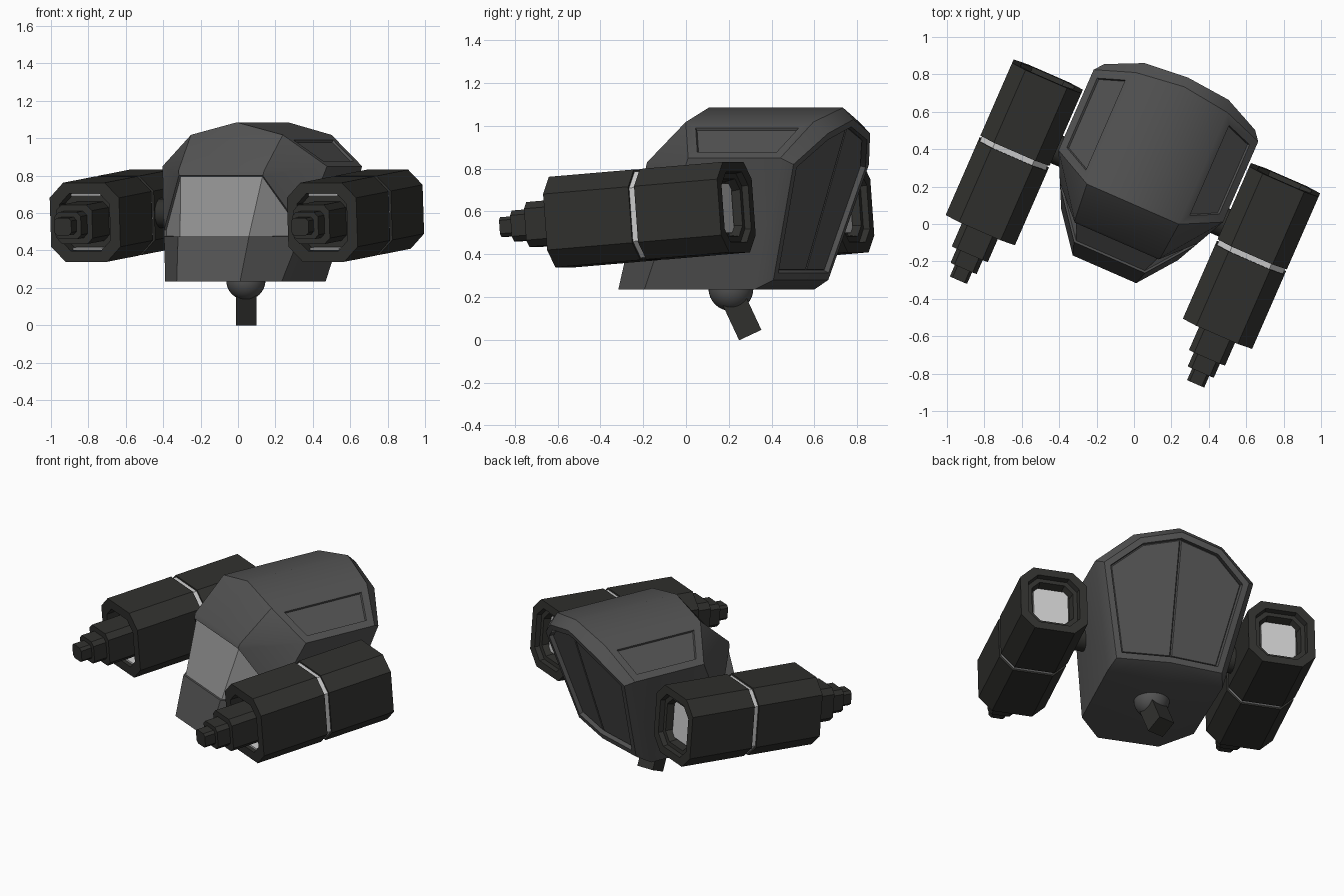
import bpy, bmesh
from math import radians
from mathutils import Matrix, Vector

if "Cube" in bpy.data.objects:
    bpy.data.objects.remove(bpy.data.objects["Cube"])


def mat(name, r, g, b):
    m = bpy.data.materials.new(name)
    m.diffuse_color = (r, g, b, 1)
    m.use_nodes = True
    m.node_tree.nodes["Principled BSDF"].inputs["Base Color"].default_value = m.diffuse_color
    return m


SHELL = mat("shell_grey", .085, .085, .085)
VISOR = mat("visor_grey", .28, .28, .28)
DARK = mat("pod_dark", .03, .03, .027)
SILVER = mat("silver", .7, .7, .7)

# The whole craft is yawed; everything is modelled straight and placed by BODY
BODY = Matrix.Translation((-.044, .019, 0)) @ Matrix.Rotation(radians(-23.6), 4, 'Z')


def finish(bm, name, matrix, mats, smooth=None):
    bmesh.ops.recalc_face_normals(bm, faces=bm.faces[:])
    me = bpy.data.meshes.new(name)
    bm.to_mesh(me)
    bm.free()
    ob = bpy.data.objects.new(name, me)
    bpy.context.collection.objects.link(ob)
    ob.matrix_world = matrix
    for m in mats:
        me.materials.append(m)
    if smooth:
        bpy.context.view_layer.objects.active = ob
        ob.select_set(True)
        bpy.ops.object.shade_smooth_by_angle(angle=radians(smooth))
        ob.select_set(False)
    return ob


# Body shell: key points of the right half, mirrored in x
P = dict(
    f=(.185, -.285, .235), f1=(.207, -.217, .475), f2=(.245, -.12, .80), F=(.25, -.11, .83),
    c=(.34, -.084, .235), c1=(.395, .027, .475), c2=(.402, .042, .51), C=(.48, .2, .85),
    b=(.35, .48, .235), B=(.48, .67, .85), D=(.268, .095, 1.018), E=(.268, .746, 1.018),
    M=(0, -.11, .83), T=(0, .095, 1.085), U=(0, .78, 1.085),
    t=(0, .833, 1.03), e=(.245, .811, .965), r=(.44, .72, .82), s=(.32, .565, .28),
    m=(0, .6, .28), n=(0, .48, .235))
bm = bmesh.new()
V = {}
for k, p in P.items():
    V[k, 1] = bm.verts.new(p)
    V[k, -1] = V[k, 1] if p[0] == 0 else bm.verts.new((-p[0], p[1], p[2]))


def pair(keys):
    names = keys.split()
    return [bm.faces.new([V[k, s] for k in names]) for s in (1, -1)]


def span(a, b):
    return bm.faces.new([V[a, 1], V[a, -1], V[b, -1], V[b, 1]])


visor = [span("f1", "f2")] + pair("f1 c1 c2 f2")
span("f", "f1")
bm.faces.new([V[k] for k in (("f2", 1), ("f2", -1), ("F", -1), ("M", 1), ("F", 1))])
bm.faces.new([V[k] for k in (("f", 1), ("c", 1), ("b", 1), ("n", 1), ("b", -1), ("c", -1), ("f", -1))])
for k in ("f c c1 f1", "f2 c2 C F", "c b B C c2 c1", "F C D", "M F D T", "T D E U",
          "U E e t", "E B r e", "B b s r", "b n m s"):
    pair(k)
side_panels = pair("D C B E")
back_panels = pair("t e r s m")
bmesh.ops.recalc_face_normals(bm, faces=bm.faces[:])
inset = bmesh.ops.inset_region
inset(bm, faces=visor, thickness=.003, depth=-.012, use_even_offset=True)
for f in visor:
    f.material_index = 1
inset(bm, faces=side_panels, thickness=.045, use_even_offset=True)
inset(bm, faces=side_panels, thickness=.004, depth=-.012, use_even_offset=True)
inset(bm, faces=back_panels, thickness=.035, use_even_offset=True)
inset(bm, faces=back_panels, thickness=.004, depth=-.03, use_even_offset=True)
bmesh.ops.inset_individual(bm, faces=back_panels, thickness=.006, depth=.008, use_even_offset=True)
finish(bm, "body_shell", BODY, [SHELL, VISOR], 30)


def loft(name, sections, matrix, material, chamfer=.4):
    """Capped chamfered-box loft along y; each section is (y, half_width, half_height)."""
    bm = bmesh.new()
    rings = []
    for y, w, h in sections:
        k = chamfer * w
        pts = [(w, h - k), (w - k, h), (k - w, h), (-w, h - k),
               (-w, k - h), (k - w, -h), (w - k, -h), (w, k - h)]
        rings.append([bm.verts.new((x, y, z)) for x, z in pts])
    for a, b in zip(rings, rings[1:]):
        for i in range(8):
            j = (i + 1) % 8
            bm.faces.new((a[i], a[j], b[j], b[i]))
    bm.faces.new(rings[0])
    bm.faces.new(rings[-1])
    return finish(bm, name, matrix, [material])


def box(name, size, matrix, material):
    bm = bmesh.new()
    bmesh.ops.create_cube(bm, size=1, matrix=Matrix.Diagonal((*size, 1)))
    return finish(bm, name, matrix, [material])


# Side pods, pitched nose down; y = 0 at the silver band
for side, sx in (("left", -1), ("right", 1)):
    pod = BODY @ Matrix.Translation((sx * .692, .1, .586)) @ Matrix.Rotation(radians(4.5), 4, 'X')
    loft(side + "_pod_front", [(-.37, .145, .155), (-.45, .145, .155), (-.45, .202, .212),
                               (-.015, .202, .212)], pod, DARK)
    loft(side + "_pod_rear", [(.015, .202, .212), (.44, .202, .212), (.44, .155, .165),
                              (.41, .15, .16), (.41, .125, .135), (.36, .115, .125)], pod, DARK)
    loft(side + "_pod_band", [(-.02, .192, .202), (.02, .192, .202)], pod, SILVER)
    loft(side + "_pod_rear_plate", [(.355, .105, .115), (.375, .105, .115)], pod, SILVER, .25)
    for sz in (-1, 1):
        box(side + "_pod_liner", (.17, .06, .012), pod @ Matrix.Translation((0, -.4, sz * .145)), SILVER)
    # stepped gun barrel
    loft(side + "_barrel", [(-.37, .105, .105), (-.595, .105, .105), (-.595, .076, .072),
                            (-.68, .076, .072), (-.68, .05, .046), (-.75, .05, .046)], pod, DARK, .3)
    # short pivot joining pod to body
    bm = bmesh.new()
    bmesh.ops.create_cone(bm, cap_ends=True, segments=16, radius1=.08, radius2=.08, depth=.22)
    finish(bm, side + "_pod_pivot", BODY @ Matrix.Translation((sx * .44, .2, .6))
           @ Matrix.Rotation(radians(90), 4, 'Y'), [DARK], 30)

# Ball joint and tilted stem underneath
bm = bmesh.new()
bmesh.ops.create_uvsphere(bm, u_segments=32, v_segments=16, radius=.105)
finish(bm, "ball_joint", Matrix.Translation((.042, .21, .24)), [SHELL], 30)
box("stem", (.11, .115, .2), Matrix.Translation((.045, .258, .113))
    @ Matrix.Rotation(radians(25), 4, 'X'), DARK)
